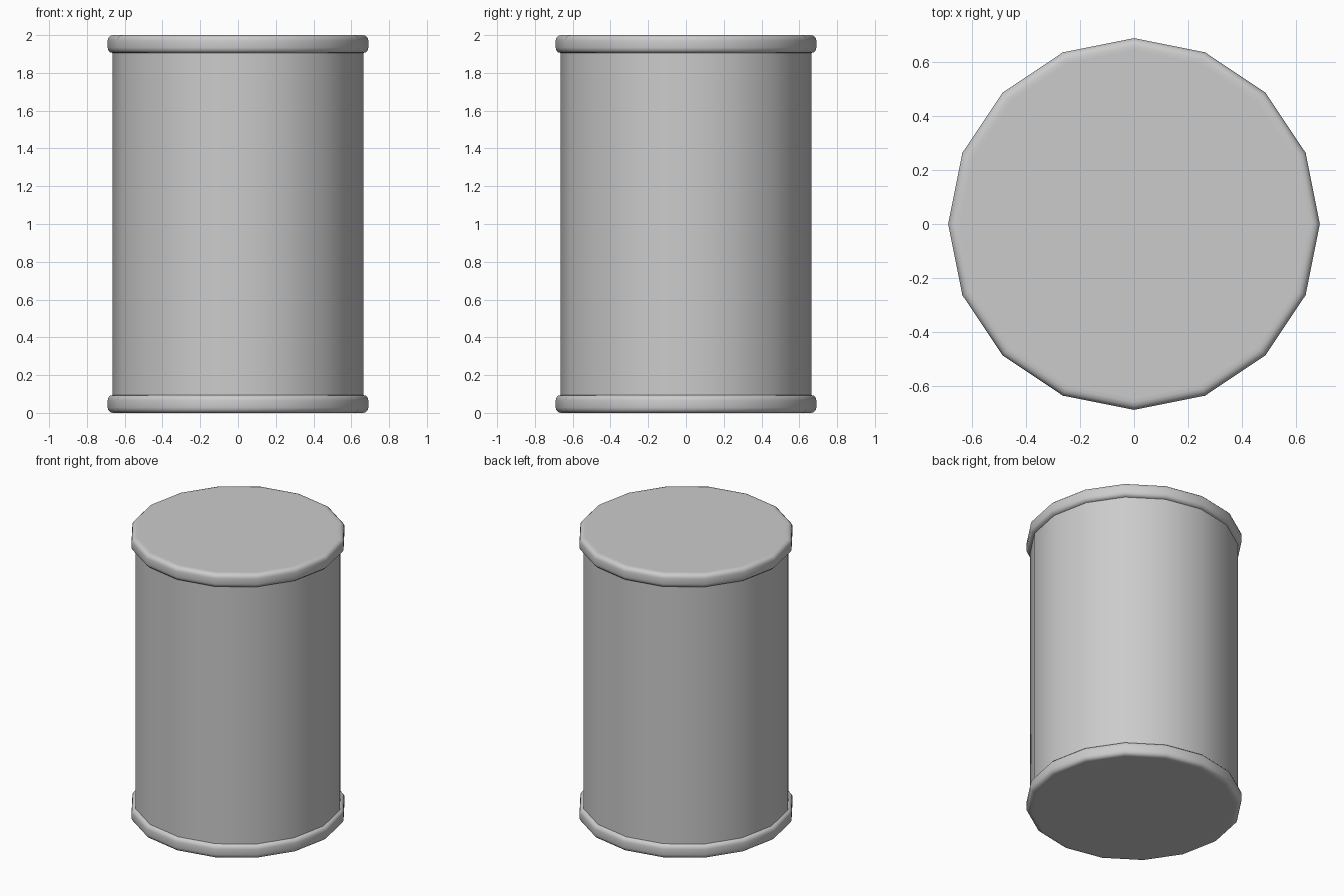
import bpy, bmesh, math

if "Cube" in bpy.data.objects:
    bpy.data.objects.remove(bpy.data.objects["Cube"])

SIDES = 16
BODY_R, RIM_R = 0.665, 0.69
HEIGHT, RIM_H = 2.0, 0.095


def lathe(name, profile):
    """Spin a (radius, z) profile into a 16-sided smooth-shaded part."""
    bm = bmesh.new()
    rings = []
    for r, z in profile:
        rings.append([bm.verts.new((r * math.cos(2 * math.pi * i / SIDES),
                                    r * math.sin(2 * math.pi * i / SIDES), z))
                      for i in range(SIDES)])
    for a, b in zip(rings, rings[1:]):
        for i in range(SIDES):
            j = (i + 1) % SIDES
            bm.faces.new((a[i], a[j], b[j], b[i]))
    return bm, rings, name


def finish(bm, name):
    bmesh.ops.recalc_face_normals(bm, faces=bm.faces)
    mesh = bpy.data.meshes.new(name)
    bm.to_mesh(mesh)
    bm.free()
    obj = bpy.data.objects.new(name, mesh)
    bpy.context.collection.objects.link(obj)
    bpy.ops.object.select_all(action='DESELECT')
    obj.select_set(True)
    bpy.context.view_layer.objects.active = obj
    bpy.ops.object.shade_smooth_by_angle(angle=math.radians(35))
    return obj


def rim(name, flip):
    # Rounded outer edge, flat end cap, inner edge meeting the body wall
    bevel, steps = 0.028, 3
    prof = [(RIM_R - bevel * 1.6, 0)]
    for k in range(steps + 1):
        t = math.pi / 2 * k / steps
        prof.append((RIM_R - bevel + bevel * math.sin(t), bevel - bevel * math.cos(t)))
    for k in range(steps + 1):
        t = math.pi / 2 * k / steps
        prof.append((RIM_R - bevel + bevel * math.cos(t), RIM_H - bevel + bevel * math.sin(t)))
    if flip:
        prof = [(r, HEIGHT - z) for r, z in prof]
    bm, rings, _ = lathe(name, prof)
    bm.faces.new(rings[0])
    return finish(bm, name)


# Drum wall
bm, _, _ = lathe("body", [(BODY_R, RIM_H - 0.005), (BODY_R, HEIGHT - RIM_H + 0.005)])
finish(bm, "body")

# Rolled end rims with flat caps
rim("bottom_rim", False)
rim("top_rim", True)
